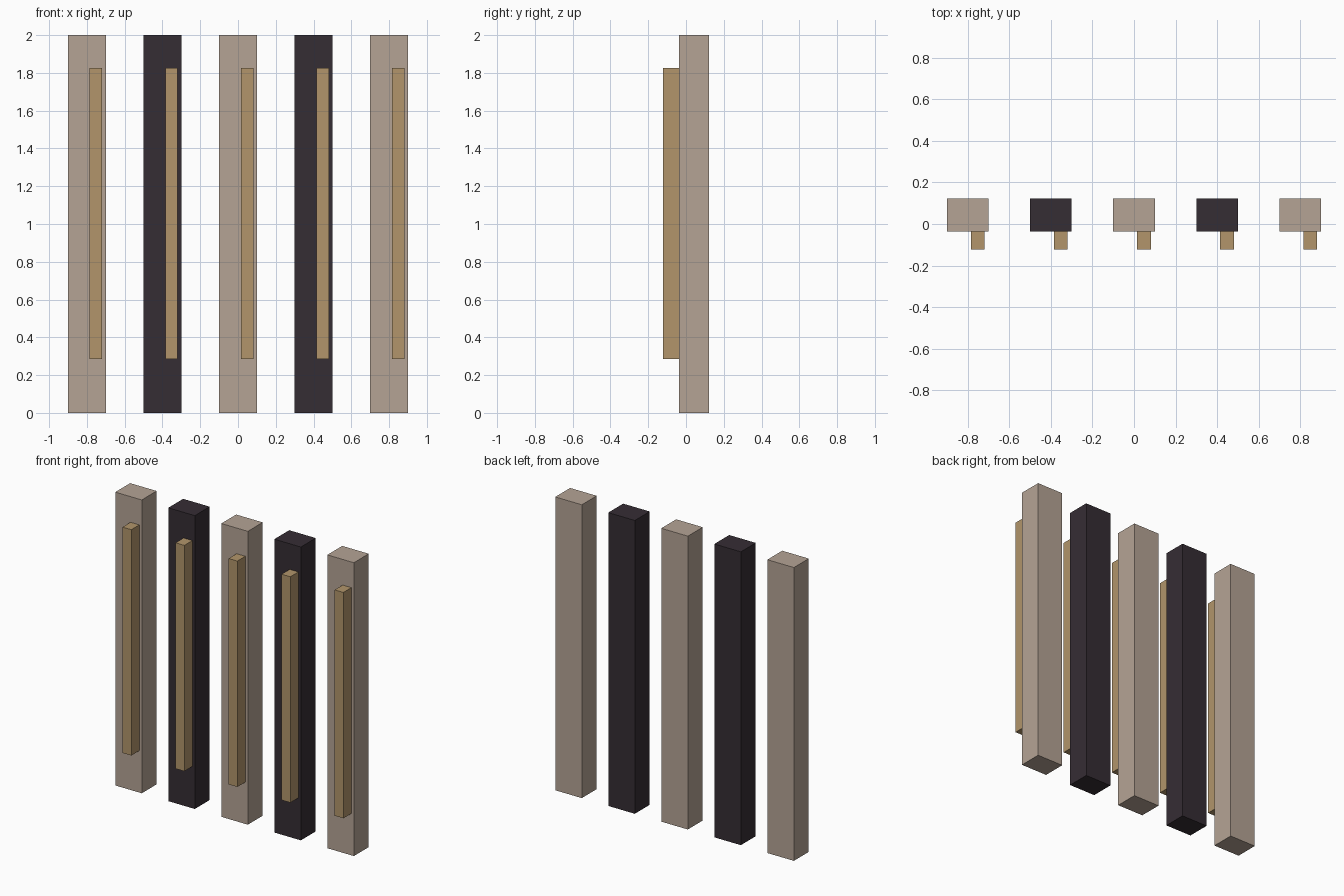
import bpy
import bmesh

cube = bpy.data.objects.get("Cube")
if cube:
    bpy.data.objects.remove(cube, do_unlink=True)


def material(name, rgb):
    mat = bpy.data.materials.new(name)
    mat.use_nodes = True
    mat.diffuse_color = (*rgb, 1)
    mat.node_tree.nodes["Principled BSDF"].inputs["Base Color"].default_value = (*rgb, 1)
    return mat


def box(name, x, y, z, mat):
    """Flat-faced box spanning the (low, high) ranges x, y and z."""
    bm = bmesh.new()
    bmesh.ops.create_cube(bm, size=1)
    for v in bm.verts:
        v.co = [r[0] if c < 0 else r[1] for c, r in zip(v.co, (x, y, z))]
    mesh = bpy.data.meshes.new(name)
    bm.to_mesh(mesh)
    bm.free()
    mesh.materials.append(mat)
    bpy.context.collection.objects.link(bpy.data.objects.new(name, mesh))


pale = material("pale taupe", (0.462, 0.371, 0.301))
dark = material("dark plum", (0.036, 0.026, 0.034))
tan = material("tan wood", (0.445, 0.301, 0.147))

SPACING = 0.4
FRONT, FACE, BACK = -0.123, -0.037, 0.123

# Row of alternating posts, each with an off-centre strip on its front
for i in range(5):
    x = (i - 2) * SPACING
    box(f"post_{i + 1}", (x - 0.1, x + 0.1), (FACE, BACK), (0, 2),
        dark if i % 2 else pale)
    box(f"front_strip_{i + 1}", (x + 0.015, x + 0.081), (FRONT, FACE),
        (0.285, 1.825), tan)
